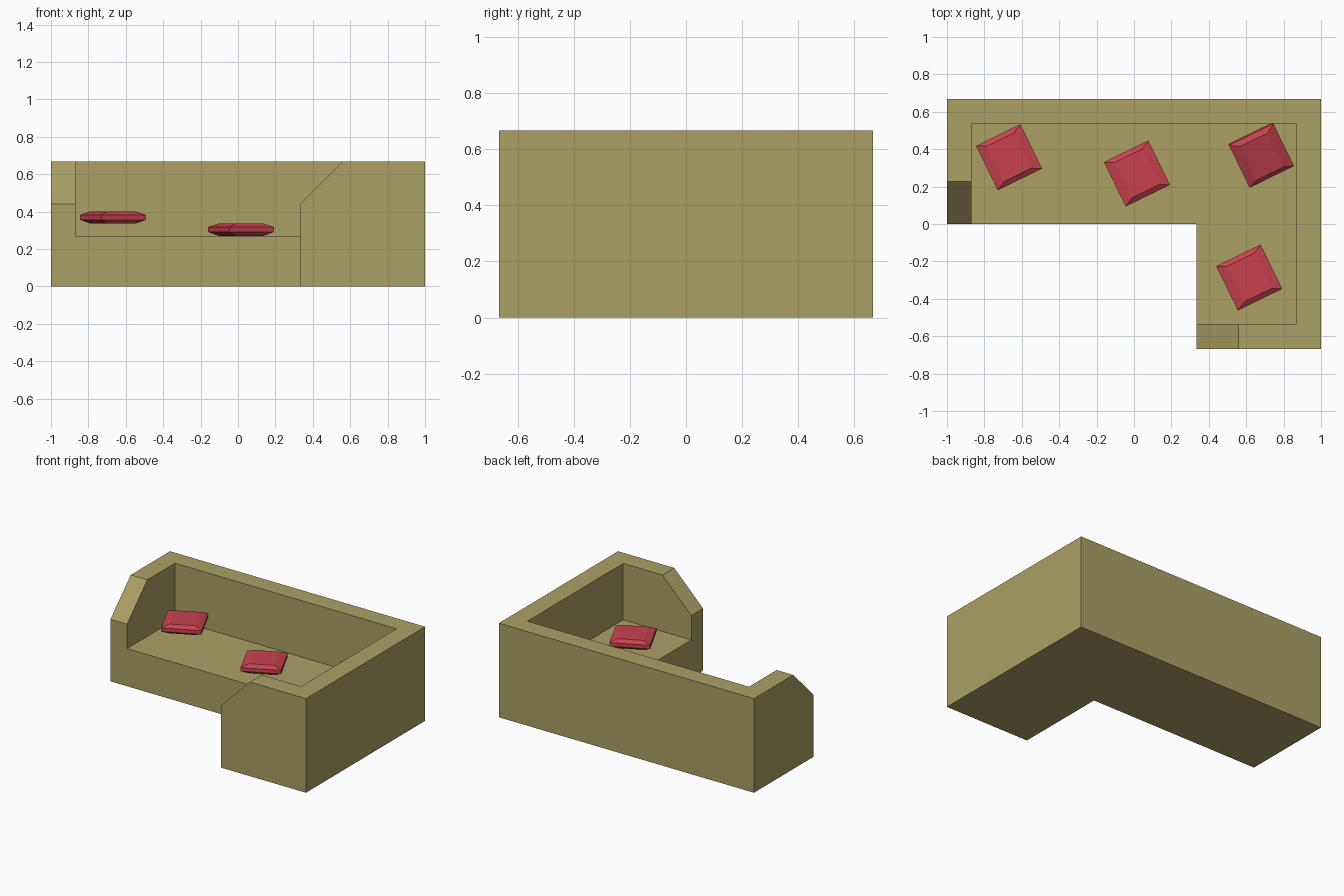
import bpy, bmesh
from math import radians
from mathutils import Vector

if "Cube" in bpy.data.objects:
    bpy.data.objects.remove(bpy.data.objects["Cube"])


def material(name, color):
    m = bpy.data.materials.new(name)
    m.diffuse_color = (*color, 1)
    m.use_nodes = True
    m.node_tree.nodes["Principled BSDF"].inputs["Base Color"].default_value = m.diffuse_color
    return m


def add_object(name, bm, mat):
    bmesh.ops.recalc_face_normals(bm, faces=bm.faces)
    me = bpy.data.meshes.new(name)
    bm.to_mesh(me)
    bm.free()
    me.materials.append(mat)
    ob = bpy.data.objects.new(name, me)
    bpy.context.collection.objects.link(ob)
    return ob


def prism(name, points, direction, mat):
    """Extrude a 3D outline along a direction."""
    bm = bmesh.new()
    face = bm.faces.new([bm.verts.new(p) for p in points])
    res = bmesh.ops.extrude_face_region(bm, geom=[face], use_keep_orig=True)
    verts = [v for v in res["geom"] if isinstance(v, bmesh.types.BMVert)]
    bmesh.ops.translate(bm, verts=verts, vec=Vector(direction))
    return add_object(name, bm, mat)


def cut(target, cutter):
    mod = target.modifiers.new(cutter.name, "BOOLEAN")
    mod.operation = "DIFFERENCE"
    mod.solver = "EXACT"
    mod.object = cutter
    cutter.hide_render = True
    cutter.hide_viewport = True


def cushion(name, loc, tilt, mat):
    """Square pillow lofted from four rectangular rings."""
    bm = bmesh.new()
    rings = []
    for z, x, y in ((-0.033, 0.082, 0.105), (-0.012, 0.132, 0.132),
                    (0.014, 0.132, 0.132), (0.033, 0.082, 0.105)):
        rings.append([bm.verts.new((sx * x, sy * y, z))
                      for sx, sy in ((-1, -1), (1, -1), (1, 1), (-1, 1))])
    for a, b in zip(rings, rings[1:]):
        for i in range(4):
            j = (i + 1) % 4
            bm.faces.new((a[i], a[j], b[j], b[i]))
    bm.faces.new(rings[0])
    bm.faces.new(rings[-1])
    ob = add_object(name, bm, mat)
    ob.location = loc
    ob.rotation_euler = (radians(tilt), 0, radians(26))


fabric = material("olive_fabric", (0.41, 0.35, 0.13))
red = material("red_fabric", (0.58, 0.055, 0.076))

# L-shaped body block
H, W, SEAT = 0.667, 0.667, 0.267
outline = [(-1, 0), (0.333, 0), (0.333, -W), (1, -W), (1, W), (-1, W)]
body = prism("sofa_body", [(x, y, 0) for x, y in outline], (0, 0, H), fabric)

# Seat well, open towards the inner corner
well = [(-0.87, -0.1), (0.2, -0.1), (0.2, -0.535),
        (0.867, -0.535), (0.867, 0.537), (-0.87, 0.537)]
cut(body, prism("seat_well_cutter", [(x, y, SEAT) for x, y in well],
                (0, 0, 0.6), fabric))

# Sloped ends of the two arms
slope = [(-0.1, 0.34), (0.327, 0.767), (-0.1, 0.767)]
cut(body, prism("left_arm_slope_cutter", [(-1.1, y, z) for y, z in slope],
                (0.5, 0, 0), fabric))
cut(body, prism("front_arm_slope_cutter",
                [(x + 0.333, -0.767, z) for x, z in slope],
                (0, 0.367, 0), fabric))

# Scattered cushions; the corner one leans back
cushion("left_cushion", (-0.668, 0.357, 0.368), 0, red)
cushion("middle_cushion", (0.016, 0.27, 0.303), 0, red)
cushion("corner_cushion", (0.68, 0.369, 0.33), 17, red)
cushion("front_cushion", (0.616, -0.286, 0.305), 0, red)
